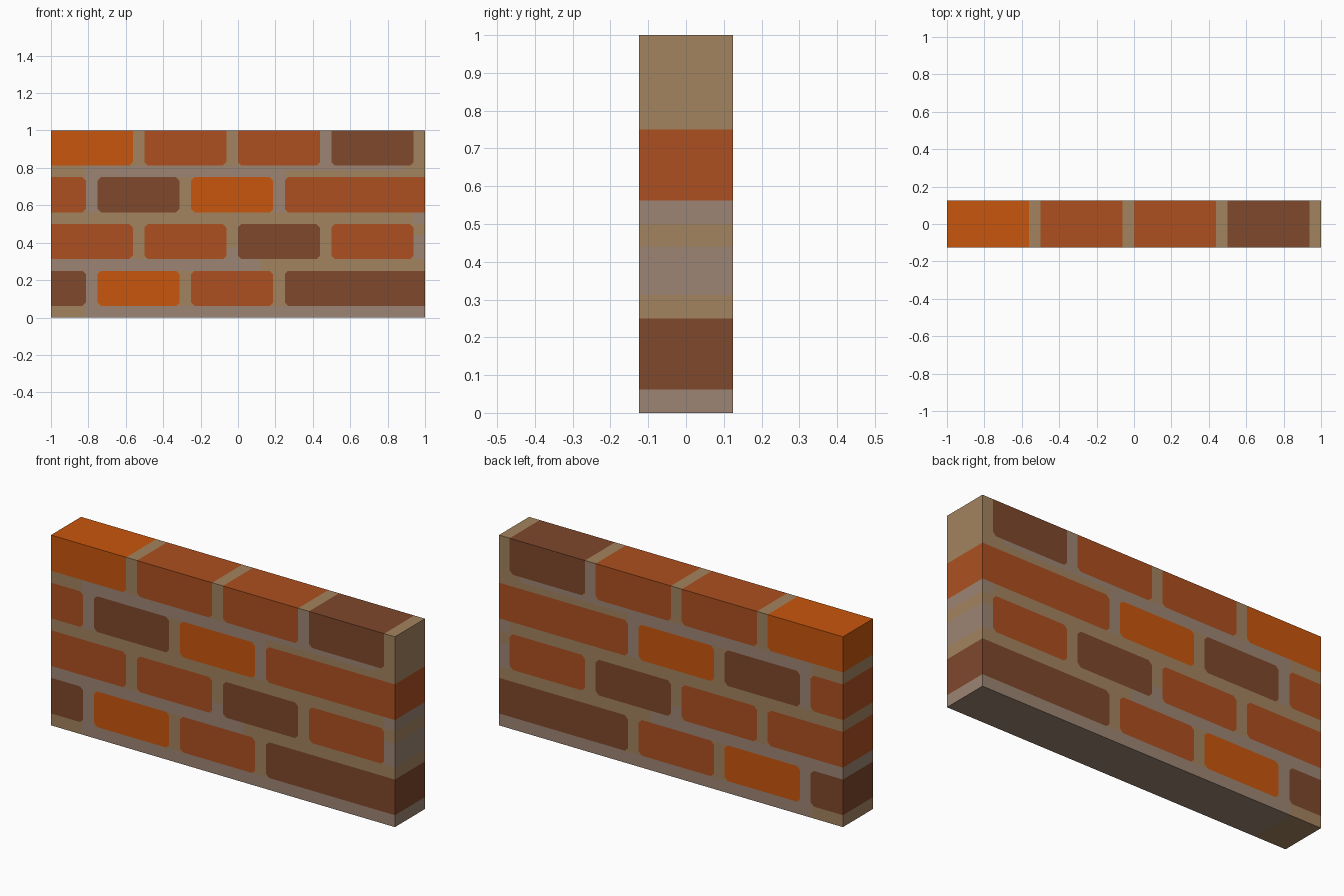
import bpy, bmesh
from mathutils import Vector

if "Cube" in bpy.data.objects:
    bpy.data.objects.remove(bpy.data.objects["Cube"])


def material(name, hex_rgb):
    srgb = [int(hex_rgb[i:i + 2], 16) / 255 for i in (0, 2, 4)]
    lin = [c / 12.92 if c <= 0.04045 else ((c + 0.055) / 1.055) ** 2.4 for c in srgb]
    m = bpy.data.materials.new(name)
    m.diffuse_color = (*lin, 1)
    m.use_nodes = True
    m.node_tree.nodes["Principled BSDF"].inputs["Base Color"].default_value = m.diffuse_color
    return m


TAN, GREY, ORANGE, RED, DARK = range(5)
mats = [material("tan mortar", "A3835E"), material("grey mortar", "9D8573"),
        material("orange brick", "C8560D"), material("red brick", "AD5020"),
        material("dark brick", "7F482C")]

# Brick courses: bottom height, end-brick start, colours left to right
# (bricks that reach the wall's end run past it, so they keep square corners there)
CHAMFER = 0.018
full = [(-1.1, -.5625), (-.5, -.0625), (0, .4375), (.5, .9375)]
offset = [(-1.1, -.8125), (-.75, -.3125), (-.25, .1875), (.25, 1.1)]
courses = [(.0625, .25, offset, (DARK, ORANGE, RED, DARK)),
           (.3125, .5, full, (RED, RED, DARK, RED)),
           (.5625, .75, offset, (RED, DARK, ORANGE, RED)),
           (.8125, 1.1, full, (ORANGE, RED, RED, DARK))]
bricks = [(x0, x1, z0, z1, c) for z0, z1, spans, cols in courses
          for (x0, x1), c in zip(spans, cols)]

# Grey patches in the tan mortar: x0, x1, z0, z1
patches = [(-.82, 1.1, -.1, .0625), (-.82, -.75, .0625, .25),
           (-1.1, .12, .25, .3125), (-.0625, 0, .3125, .375),
           (.9375, 1.1, .3125, .44), (.9375, 1.1, .5, .5625),
           (-.8125, -.75, .5625, .75), (.1875, .25, .5625, .75),
           (-.82, .25, .75, .8125), (.25, .88, .785, .8125),
           (.4375, .5, .8125, .995)]


def inside(p, r):
    return r[0] < p.x < r[1] and r[2] < p.z < r[3]


def colour(p):
    for b in bricks:
        if inside(p, b):
            dx = min(p.x - b[0], b[1] - p.x)
            dz = min(p.z - b[2], b[3] - p.z)
            if dx + dz > CHAMFER:
                return b[4]
    return GREY if any(inside(p, r) for r in patches) else TAN


# Wall block
bm = bmesh.new()
bmesh.ops.create_cube(bm, size=1)
for v in bm.verts:
    v.co = Vector((v.co.x * 2, v.co.y * 0.25, v.co.z + 0.5))


def cut(faces, co, no):
    geom = set(faces)
    for f in faces:
        geom.update(f.edges)
        geom.update(f.verts)
    bmesh.ops.bisect_plane(bm, geom=list(geom), dist=1e-5, plane_co=co, plane_no=no)


# Straight cuts along every brick and patch border
for x in sorted({v for r in bricks + patches for v in r[:2] if abs(v) < 1}):
    cut(bm.faces[:], (x, 0, 0), (1, 0, 0))
for z in sorted({v for r in bricks + patches for v in r[2:4] if 0 < v < 1}):
    cut(bm.faces[:], (0, 0, z), (0, 0, 1))

# Clipped brick corners
for b in bricks:
    for x, sx in ((b[0], 1), (b[1], -1)):
        for z, sz in ((b[2], 1), (b[3], -1)):
            if abs(x) < 1 and z < 1:
                faces = [f for f in bm.faces if inside(f.calc_center_median(), b)
                         and abs(f.normal.y) > 0.5]
                cut(faces, (x + sx * CHAMFER, 0, z), (sx, 0, sz))

for f in bm.faces:
    f.material_index = colour(f.calc_center_median())

mesh = bpy.data.meshes.new("brick_wall")
bm.to_mesh(mesh)
bm.free()
for m in mats:
    mesh.materials.append(m)
wall = bpy.data.objects.new("brick_wall", mesh)
bpy.context.collection.objects.link(wall)
